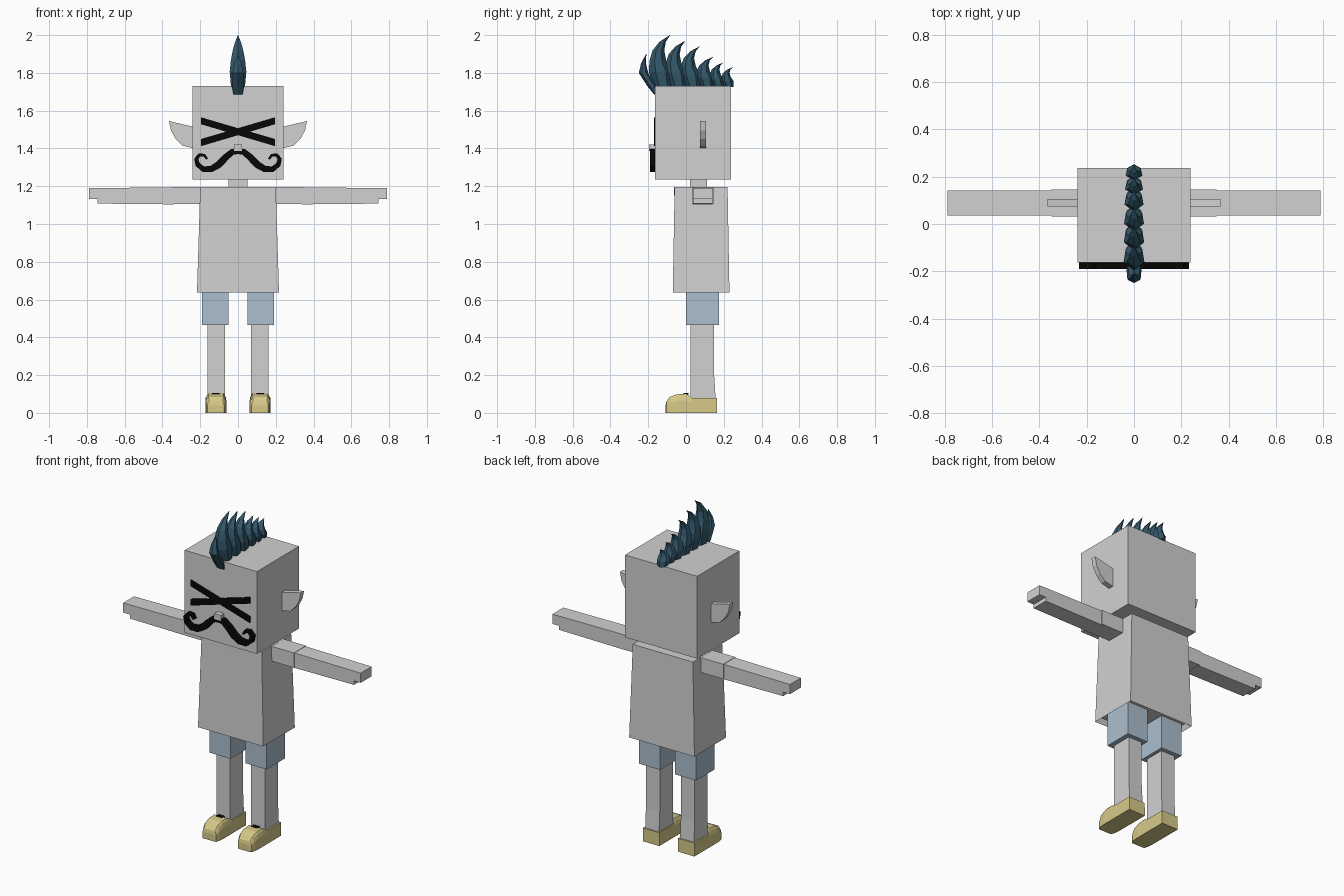
import bpy, bmesh, math
from mathutils import Vector

cube = bpy.data.objects.get("Cube")
if cube:
    bpy.data.objects.remove(cube, do_unlink=True)


def material(name, rgb):
    m = bpy.data.materials.new(name)
    m.use_nodes = True
    m.diffuse_color = (*rgb, 1)
    m.node_tree.nodes["Principled BSDF"].inputs["Base Color"].default_value = (*rgb, 1)
    return m


GREY = material("pale grey", (0.64, 0.64, 0.64))
BLUE = material("faded blue", (0.41, 0.52, 0.62))
YELLOW = material("sand yellow", (0.68, 0.59, 0.25))
TEAL = material("dark teal", (0.034, 0.1, 0.15))
BLACK = material("black", (0.002, 0.002, 0.002))


def finish(name, bm, mat):
    bmesh.ops.recalc_face_normals(bm, faces=bm.faces)
    mesh = bpy.data.meshes.new(name)
    bm.to_mesh(mesh)
    bm.free()
    mesh.materials.append(mat)
    ob = bpy.data.objects.new(name, mesh)
    bpy.context.collection.objects.link(ob)
    return ob


def loft(name, rings, mat):
    """Skin a list of equal-length rings and cap both ends."""
    bm = bmesh.new()
    loops = [[bm.verts.new(p) for p in ring] for ring in rings]
    n = len(loops[0])
    for a, b in zip(loops, loops[1:]):
        for i in range(n):
            j = (i + 1) % n
            bm.faces.new((a[i], a[j], b[j], b[i]))
    bm.faces.new(loops[0])
    bm.faces.new(loops[-1])
    return finish(name, bm, mat)


def rect(x0, x1, y0, y1, z):
    return [(x0, y0, z), (x1, y0, z), (x1, y1, z), (x0, y1, z)]


def box(name, x, y, z, mat):
    return loft(name, [rect(*x, *y, z[0]), rect(*x, *y, z[1])], mat)


def plate(name, outline, y0, y1, mat):
    """Extrude an x-z outline along y."""
    return loft(name, [[(x, y, z) for x, z in outline] for y in (y0, y1)], mat)


# Head, neck, nose
box("head", (-0.24, 0.24), (-0.163, 0.237), (1.235, 1.73), GREY)
box("neck", (-0.05, 0.05), (0.02, 0.11), (1.18, 1.25), GREY)
box("nose", (-0.022, 0.022), (-0.195, -0.15), (1.387, 1.42), GREY)

# Shirt with a recessed hem
shirt = loft("shirt", [rect(-0.217, 0.217, -0.07, 0.23, 0.637),
                       rect(-0.2, 0.2, -0.06, 0.22, 1.197)], GREY)
bm = bmesh.new()
bm.from_mesh(shirt.data)
hem = [f for f in bm.faces if f.normal.z < -0.9]
bmesh.ops.inset_region(bm, faces=hem, thickness=0.02)
bmesh.ops.translate(bm, verts=hem[0].verts, vec=(0, 0, 0.03))
bm.to_mesh(shirt.data)
bm.free()

# Half-round collar
arc = [math.pi * (1 + i / 8) for i in range(9)]
plate("collar", [(0.08 * math.cos(a), 1.196 + 0.045 * math.sin(a)) for a in arc],
      -0.064, -0.056, GREY)

# Crossed eye strokes
for s, side in ((1, "left"), (-1, "right")):
    plate(side + "_eye_stroke",
          [(-0.196 * s, 1.565), (0.196 * s, 1.45), (0.196 * s, 1.412), (-0.196 * s, 1.528)],
          -0.17, -0.162, BLACK)

# Moustache: tapered ribbon through x, z, width
curl = [(0, 1.385, 0.03), (0.03, 1.382, 0.032), (0.065, 1.353, 0.036), (0.1, 1.316, 0.038),
        (0.14, 1.292, 0.034), (0.183, 1.29, 0.03), (0.214, 1.315, 0.026),
        (0.221, 1.345, 0.022), (0.203, 1.366, 0.018), (0.178, 1.364, 0.015),
        (0.163, 1.343, 0.01)]
for s, side in ((1, "left"), (-1, "right")):
    rings = []
    for i, (x, z, w) in enumerate(curl):
        a, b = curl[max(i - 1, 0)], curl[min(i + 1, len(curl) - 1)]
        t = Vector((b[0] - a[0], b[1] - a[1])).normalized()
        if i == 0:
            t = Vector((1, 0))
        dx, dz = -t.y * w / 2, t.x * w / 2
        rings.append([(s * (x + k * dx), y, z + k * dz)
                      for k, y in ((1, -0.19), (-1, -0.19), (-1, -0.16), (1, -0.16))])
    loft(side + "_moustache", rings, BLACK)

# Limbs and ears, one per side
for s, side in ((1, "left"), (-1, "right")):
    plate(side + "_ear", [(s * x, z) for x, z in
          ((0.23, 1.513), (0.365, 1.545), (0.355, 1.495), (0.33, 1.45),
           (0.295, 1.415), (0.23, 1.4))], 0.075, 0.106, GREY)
    box(side + "_sleeve", (0.18 * s, 0.35 * s), (0.032, 0.146), (1.107, 1.196), GREY)
    plate(side + "_arm", [(s * x, z) for x, z in
          ((0.34, 1.194), (0.79, 1.19), (0.79, 1.132), (0.745, 1.132),
           (0.745, 1.108), (0.34, 1.104))], 0.037, 0.141, GREY)
    box(side + "_shorts_leg", (0.05 * s, 0.19 * s), (0, 0.175), (0.465, 0.668), BLUE)
    loft(side + "_leg", [rect(0.07 * s, 0.162 * s, 0.025, 0.157, 0.07),
                         rect(0.07 * s, 0.162 * s, 0.025, 0.149, 0.2),
                         rect(0.07 * s, 0.162 * s, 0.025, 0.149, 0.47)], GREY)
    # Shoe sections: y, half width, height, top width share
    rings = []
    for y, w, h, top in ((-0.108, 0.038, 0.04, 0.85), (-0.104, 0.045, 0.06, 0.8),
                         (-0.085, 0.052, 0.085, 0.75), (-0.05, 0.055, 0.098, 0.75),
                         (0, 0.055, 0.102, 0.75), (0.02, 0.055, 0.09, 0.85),
                         (0.03, 0.055, 0.08, 0.99), (0.165, 0.055, 0.08, 0.99)):
        c = 0.117 * s
        rings.append([(c + k * w, y, z * h) for k, z in
                      ((-1, 0), (1, 0), (1, 0.65), ((1 + top) / 2, 0.9), (top, 1),
                       (-top, 1), (-(1 + top) / 2, 0.9), (-1, 0.65))])
    loft(side + "_shoe", rings, YELLOW)
    box(side + "_shoe_lace", (0.097 * s, 0.137 * s), (-0.012, 0.012), (0.097, 0.104), BLACK)


# Crest of curved six-sided spikes
def spike(name, stations, tip):
    rings = []
    for z, front, back, w in stations + [(tip[1], tip[0], tip[0] + 0.002, 0.001)]:
        d = back - front
        rings.append([(0, front, z), (w, front + 0.3 * d, z), (w * 0.8, front + 0.75 * d, z),
                      (0, back, z), (-w * 0.8, front + 0.75 * d, z), (-w, front + 0.3 * d, z)])
    loft(name, rings, TEAL)


crest = [(-0.085, 0.27, 1), (-0.005, 0.24, 0.95), (0.07, 0.21, 0.9),
         (0.143, 0.155, 0.8), (0.196, 0.125, 0.65), (0.247, 0.1, 0.55)]
shape = [(-0.04, 0, 0.09, 0.036), (0.28, -0.032, 0.088, 0.044), (0.5, -0.028, 0.06, 0.038),
         (0.7, -0.012, 0.05, 0.028), (0.87, 0.025, 0.058, 0.015)]
for i, (y, h, k) in enumerate(crest):
    base = y - 0.08 * k
    spike(f"crest_spike_{i + 1}",
          [(1.73 + f * h, base + a * k, base + b * k, w * (0.6 + 0.4 * k))
           for f, a, b, w in shape], (y, 1.73 + h))

# Forelock hanging over the brow
spike("forelock", [(1.685, -0.168, -0.155, 0.024), (1.73, -0.205, -0.155, 0.032),
                   (1.8, -0.25, -0.2, 0.028), (1.85, -0.238, -0.212, 0.018)], (-0.212, 1.9))
